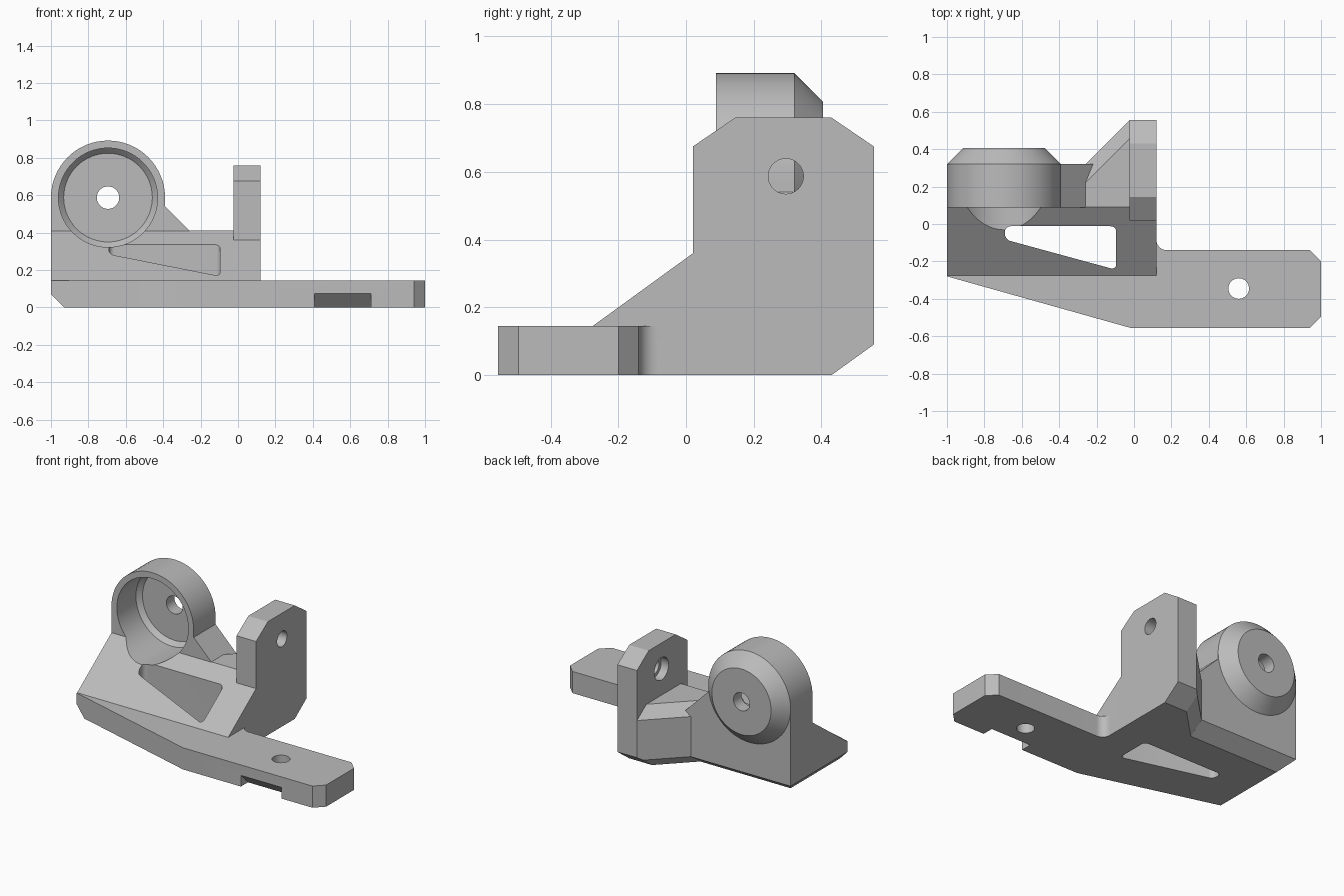
import bpy, bmesh, math
from mathutils import Vector

if "Cube" in bpy.data.objects:
    bpy.data.objects.remove(bpy.data.objects["Cube"], do_unlink=True)

grey = bpy.data.materials.new("plain grey")
grey.use_nodes = True
grey.diffuse_color = (0.5, 0.5, 0.5, 1)
grey.node_tree.nodes["Principled BSDF"].inputs["Base Color"].default_value = (0.5, 0.5, 0.5, 1)


def place(axis, a, b, t):
    """Point with in-plane coordinates a, b and distance t along the axis."""
    return {"x": (t, a, b), "y": (a, t, b), "z": (a, b, t)}[axis]


def finish(bm, name):
    bmesh.ops.recalc_face_normals(bm, faces=bm.faces)
    mesh = bpy.data.meshes.new(name)
    bm.to_mesh(mesh)
    bm.free()
    mesh.materials.append(grey)
    obj = bpy.data.objects.new(name, mesh)
    bpy.context.collection.objects.link(obj)
    return obj


def prism(name, axis, outline, lo, hi, cuts=(), rounded=(), radius=0.03):
    """Extruded outline, with rounded corners and planes (point, normal) trimmed off."""
    bm = bmesh.new()
    ends = [[bm.verts.new(place(axis, a, b, t)) for a, b in outline] for t in (lo, hi)]
    bm.faces.new(ends[0])
    bm.faces.new(ends[1])
    n = len(outline)
    for i in range(n):
        j = (i + 1) % n
        bm.faces.new((ends[0][i], ends[0][j], ends[1][j], ends[1][i]))
    bmesh.ops.recalc_face_normals(bm, faces=bm.faces)
    if rounded:
        edges = [bm.edges.get((ends[0][i], ends[1][i])) for i in rounded]
        bmesh.ops.bevel(bm, geom=edges, offset=radius, segments=8, profile=0.5, affect="EDGES")
    for point, normal in cuts:
        geom = bm.verts[:] + bm.edges[:] + bm.faces[:]
        cut = bmesh.ops.bisect_plane(bm, geom=geom, plane_co=point,
                                     plane_no=Vector(normal).normalized(), clear_outer=True)
        rim = [e for e in cut["geom_cut"] if isinstance(e, bmesh.types.BMEdge)]
        bmesh.ops.holes_fill(bm, edges=rim, sides=0)
    return finish(bm, name)


def lathe(name, axis, centre, profile, sides=64):
    """Solid of revolution from (radius, position) pairs."""
    bm = bmesh.new()
    rings = []
    for r, t in profile:
        angles = [math.tau * k / sides for k in range(sides)]
        rings.append([bm.verts.new(place(axis, centre[0] + r * math.cos(a),
                                         centre[1] + r * math.sin(a), t)) for a in angles])
    for p, q in zip(rings, rings[1:]):
        for k in range(sides):
            m = (k + 1) % sides
            bm.faces.new((p[k], p[m], q[m], q[k]))
    bm.faces.new(rings[0])
    bm.faces.new(rings[-1])
    return finish(bm, name)


def combine(target, tool, operation):
    mod = target.modifiers.new("combine", "BOOLEAN")
    mod.operation, mod.solver, mod.object = operation, "EXACT", tool
    graph = bpy.context.evaluated_depsgraph_get()
    mesh = bpy.data.meshes.new_from_object(target.evaluated_get(graph))
    target.modifiers.clear()
    target.data = mesh
    bpy.data.objects.remove(tool, do_unlink=True)


# Shared planes
rise = (0.41 - 0.145) / (0.09 + 0.275)
slope = ((0, -0.275, 0.145), (0, -rise, 1))
left_chamfer = ((-1, 0, 0.07), (-1, 0, -1))
back_chamfer = ((0, 0.22, 0), (0, 0.07, -0.1))
tab_chamfer = ((0, 0.43, 0), (0, 0.09, -0.125))
diag_top = ((-0.26, 0.22, 0.41), (-1, 1, math.sqrt(2)))
diag_bottom = ((-0.26, 0.22, 0), (-1, 1, -math.sqrt(2)))

# Flat base with the long mounting arm
bracket = prism("bracket", "z", [
    (-1, -0.28), (-0.02, -0.555), (0.94, -0.555), (1, -0.495), (1, -0.2), (0.94, -0.14),
    (0.12, -0.14), (0.12, 0), (-1, 0)], 0, 0.145, [left_chamfer], rounded=[6], radius=0.055)

# Sloped body, straight half and diagonal half
body = prism("body", "z", [(-1, -0.275), (-0.26, -0.275), (-0.26, 0.32), (-1, 0.32)],
             0, 0.41, [slope, left_chamfer, back_chamfer])
corner = prism("body_corner", "z", [
    (-0.26, -0.275), (0.05, -0.275), (0.05, 0.555), (-0.025, 0.555), (-0.26, 0.32)],
    0, 0.41, [slope, diag_top, diag_bottom, tab_chamfer])

# Upright tab
tab = prism("upright_tab", "x", [
    (-0.275, 0), (-0.275, 0.145), (0.02, 0.145 + 0.295 * rise), (0.02, 0.675), (0.145, 0.76),
    (0.43, 0.76), (0.555, 0.675), (0.555, 0.09), (0.43, 0)], -0.025, 0.12)

# Round cup and the web supporting it
hub = (-0.695, 0.587)
web = prism("cup_web", "y", [(-1, 0.195), (-1, 0.587), (-0.39, 0.587), (-0.39, 0.54),
                             (-0.05, 0.2)], 0.088, 0.32)
cup = lathe("cup", "y", hub, [(0.305, 0.088), (0.305, 0.32), (0.22, 0.405)])

for part in (body, corner, tab, web, cup):
    combine(bracket, part, "UNION")

# Openings: cup bore, window, arm hole, tab hole and underside notch
cutters = [
    lathe("cup_bore", "y", hub, [(0.265, -0.4), (0.265, 0.29), (0.237, 0.32),
                                 (0.06, 0.32), (0.06, 0.5)]),
    prism("window", "z", [(-0.69, -0.012), (-0.095, -0.012), (-0.095, -0.245), (-0.69, -0.083)],
          -0.1, 0.6, rounded=[0, 1, 2, 3]),
    lathe("arm_hole", "z", (0.56, -0.345), [(0.055, -0.1), (0.055, 0.3)], 32),
    lathe("tab_hole", "x", (0.295, 0.587), [(0.075, -0.1), (0.075, 0.03),
                                            (0.052, 0.03), (0.052, 0.2)], 32),
    prism("notch", "x", [(-0.6, -0.05), (-0.6, 0.12), (-0.43, -0.05)], 0.41, 0.71),
]
for cutter in cutters:
    cutter.hide_render = True
    combine(bracket, cutter, "DIFFERENCE")

bpy.ops.object.select_all(action="DESELECT")
bracket.select_set(True)
bpy.context.view_layer.objects.active = bracket
bpy.ops.object.shade_smooth_by_angle(angle=math.radians(25))
